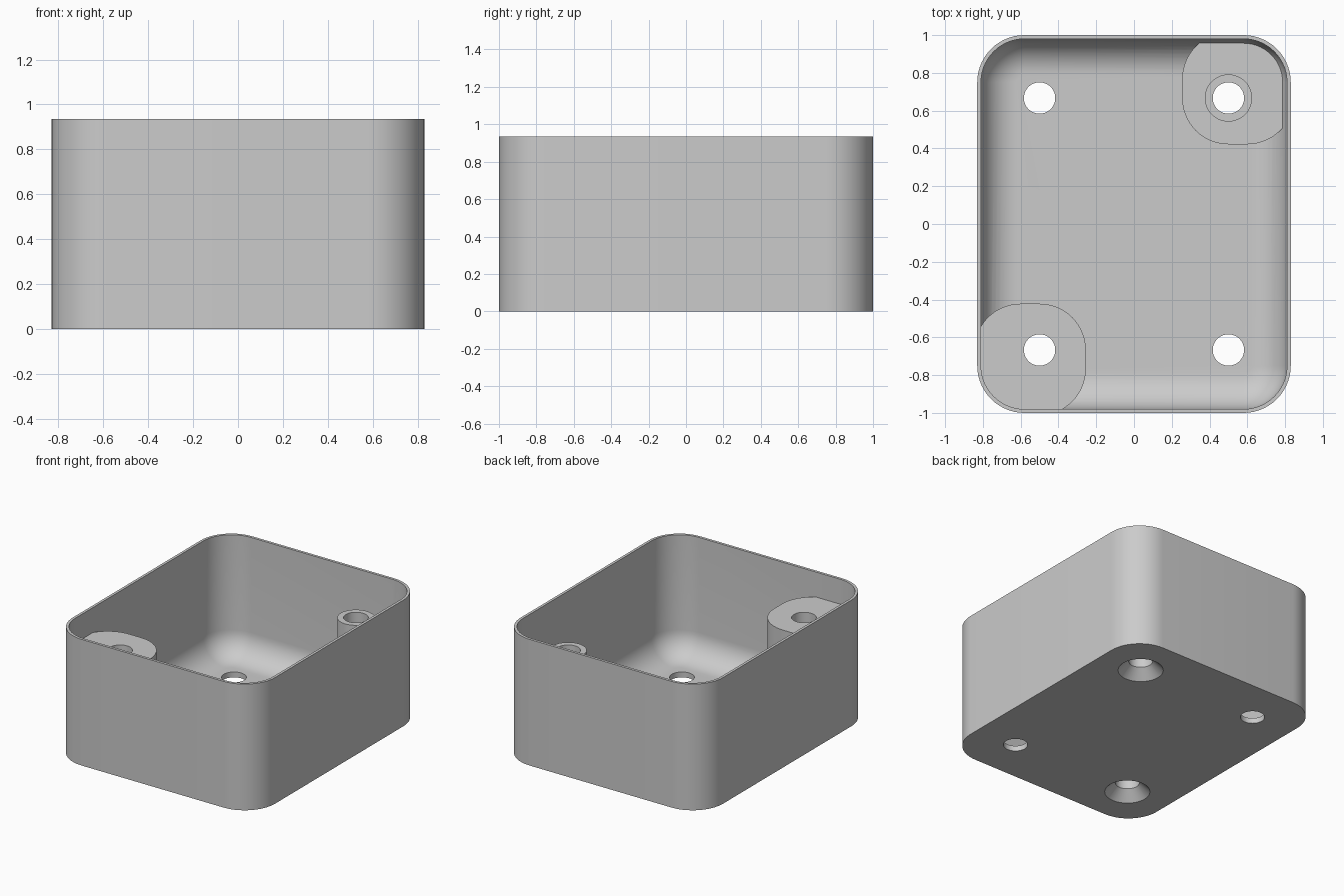
import bpy, bmesh
from math import sin, cos, pi

default = bpy.data.objects.get("Cube")
if default:
    bpy.data.objects.remove(default, do_unlink=True)

HX, HY, HEIGHT, CORNER = 0.83, 1.0, 0.935, 0.25   # outer half sizes
WALL, FLOOR, FILLET = 0.02, 0.04, 0.19
BOSS_X, BOSS_Y, HOLE = 0.5, 0.667, 0.083

grey = bpy.data.materials.new("light grey")
grey.use_nodes = True
grey.diffuse_color = (0.6, 0.6, 0.6, 1)
grey.node_tree.nodes["Principled BSDF"].inputs["Base Color"].default_value = (0.6, 0.6, 0.6, 1)


def rounded_ring(hx, hy, r, z, cx=0, cy=0, steps=14):
    """Points of a rounded rectangle at height z."""
    pts = []
    for k, (sx, sy) in enumerate([(1, 1), (-1, 1), (-1, -1), (1, -1)]):
        for i in range(steps + 1):
            a = (k + i / steps) * pi / 2
            pts.append((cx + sx * (hx - r) + r * cos(a),
                        cy + sy * (hy - r) + r * sin(a), z))
    return pts


def circle_ring(r, z, cx, cy, steps=48):
    return [(cx + r * cos(2 * pi * i / steps), cy + r * sin(2 * pi * i / steps), z)
            for i in range(steps)]


def loft(name, rings):
    """Closed solid through a stack of rings, bottom to top."""
    bm = bmesh.new()
    loops = [[bm.verts.new(p) for p in ring] for ring in rings]
    n = len(loops[0])
    for low, high in zip(loops, loops[1:]):
        for i in range(n):
            j = (i + 1) % n
            bm.faces.new((low[i], low[j], high[j], high[i]))
    bm.faces.new(loops[0][::-1])
    bm.faces.new(loops[-1])
    mesh = bpy.data.meshes.new(name)
    bm.to_mesh(mesh)
    bm.free()
    mesh.materials.append(grey)
    obj = bpy.data.objects.new(name, mesh)
    bpy.context.collection.objects.link(obj)
    return obj


def subtract(target, cutter):
    cutter.hide_render = True
    mod = target.modifiers.new("cut", 'BOOLEAN')
    mod.operation, mod.solver, mod.object = 'DIFFERENCE', 'EXACT', cutter
    bpy.context.view_layer.objects.active = target
    bpy.ops.object.modifier_apply(modifier=mod.name)
    bpy.data.objects.remove(cutter, do_unlink=True)


# Outer block
housing = loft("housing", [rounded_ring(HX, HY, CORNER, z) for z in (0, HEIGHT)])

# Cavity with a filleted floor edge
rings = []
for i in range(13):
    a = i / 12 * pi / 2
    inset = WALL + FILLET * (1 - sin(a))
    rings.append(rounded_ring(HX - inset, HY - inset, CORNER - inset,
                              FLOOR + FILLET * (1 - cos(a))))
rings.append(rounded_ring(HX - WALL, HY - WALL, CORNER - WALL, HEIGHT + 0.1))
cavity = loft("cavity", rings)

# Corner pads: one tall, one low with a tube on it
for side, top in ((-1, 0.75), (1, 0.14)):
    pad = [rounded_ring(0.295, 0.295, 0.245, z, side * (BOSS_X + 0.05),
                        side * (BOSS_Y + 0.05)) for z in (-0.1, top)]
    subtract(cavity, loft("pad", pad))
tube = [circle_ring(0.125, z, BOSS_X, BOSS_Y) for z in (0.1, 0.75)]
subtract(cavity, loft("tube", tube))
subtract(housing, cavity)

# Screw holes, countersunk below the two pads
for sx in (-1, 1):
    for sy in (-1, 1):
        if sx == sy:
            profile = [(0.175, -0.02), (HOLE, 0.072), (HOLE, 1.2)]
        else:
            profile = [(HOLE, -0.1), (HOLE, 0.3)]
        subtract(housing, loft("screw_hole", [
            circle_ring(r, z, sx * BOSS_X, sy * BOSS_Y) for r, z in profile]))

# Smooth shading with sharp edges
bpy.ops.object.select_all(action='DESELECT')
housing.select_set(True)
bpy.context.view_layer.objects.active = housing
bpy.ops.object.shade_smooth_by_angle(angle=pi / 6)
